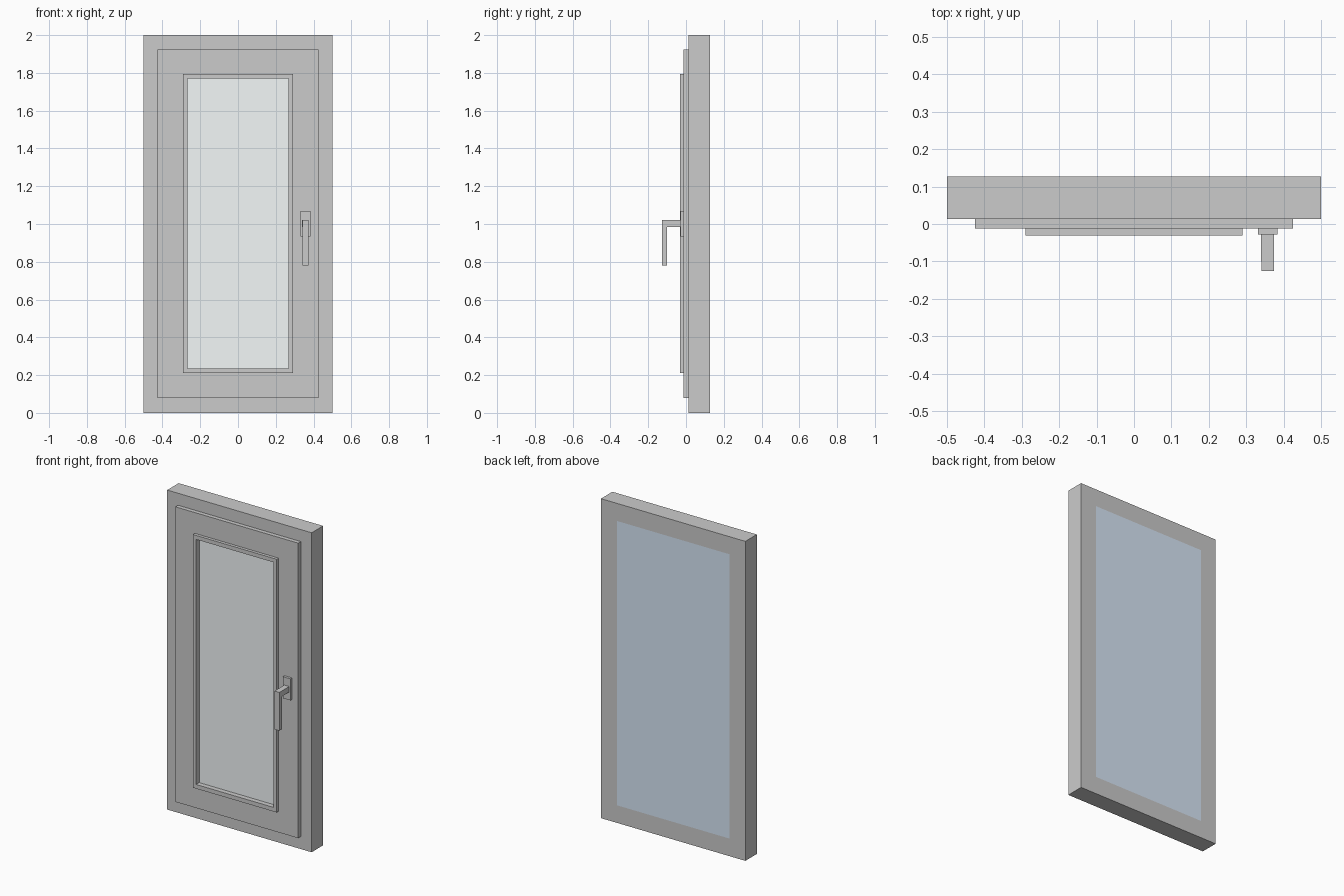
import bpy

if "Cube" in bpy.data.objects:
    bpy.data.objects.remove(bpy.data.objects["Cube"])

DEFAULT_BOX = [(0, 1, 2, 3), (7, 6, 5, 4), (0, 4, 5, 1), (1, 5, 6, 2), (2, 6, 7, 3), (3, 7, 4, 0)]


def make(name, verts, faces, color=None):
    mesh = bpy.data.meshes.new(name)
    mesh.from_pydata(verts, [], faces)
    obj = bpy.data.objects.new(name, mesh)
    bpy.context.collection.objects.link(obj)
    if color:
        mat = bpy.data.materials.new(name)
        mat.diffuse_color = (*color, 1)
        mat.use_nodes = True
        mat.node_tree.nodes["Principled BSDF"].inputs["Base Color"].default_value = mat.diffuse_color
        mesh.materials.append(mat)
    return obj


def rect(x0, x1, z0, z1, y):
    return [(x0, y, z0), (x1, y, z0), (x1, y, z1), (x0, y, z1)]


def box(name, x, y, z, color=None):
    verts = rect(*x, *z, y[0]) + rect(*x, *z, y[1])
    return make(name, verts, DEFAULT_BOX, color)


def ring(name, outer, inner, y):
    """Rectangular border; outer and inner are (half width, z bottom, z top)."""
    verts = []
    for w, z0, z1 in (outer, inner):
        for depth in y:
            verts += rect(-w, w, z0, z1, depth)
    # loops: 0 outer front, 4 outer back, 8 inner front, 12 inner back
    faces = []
    for a, b in ((0, 8), (8, 12), (12, 4), (4, 0)):
        for i in range(4):
            j = (i + 1) % 4
            faces.append((a + i, a + j, b + j, b + i))
    return make(name, verts, faces)


# Fixed frame, opening sash and glazing bead, stepping towards the front
back_open = (0.39, 0.11, 1.89)
bead_outer = (0.29, 0.21, 1.795)
glass_open = (0.268, 0.236, 1.77)
ring("frame", (0.5, 0, 2), back_open, (0.014, 0.127))
ring("sash", (0.425, 0.078, 1.925), bead_outer, (-0.012, 0.014))
ring("glazing_bead", bead_outer, glass_open, (-0.031, 0.014))

# Inner glass, and outer pane flush with the back of the frame
box("inner_glass", (-0.268, 0.268), (0.0, 0.014), (0.236, 1.77), (0.90, 0.94, 0.945))
box("outer_pane", (-0.39, 0.39), (0.014, 0.127), (0.11, 1.89), (0.69, 0.80, 0.93))

# Handle: backplate, neck and hanging lever
box("handle_plate", (0.331, 0.383), (-0.028, -0.012), (0.935, 1.07))
box("handle_neck", (0.34, 0.374), (-0.1, -0.028), (0.985, 1.02))
box("handle_lever", (0.341, 0.374), (-0.126, -0.1), (0.78, 1.02))
